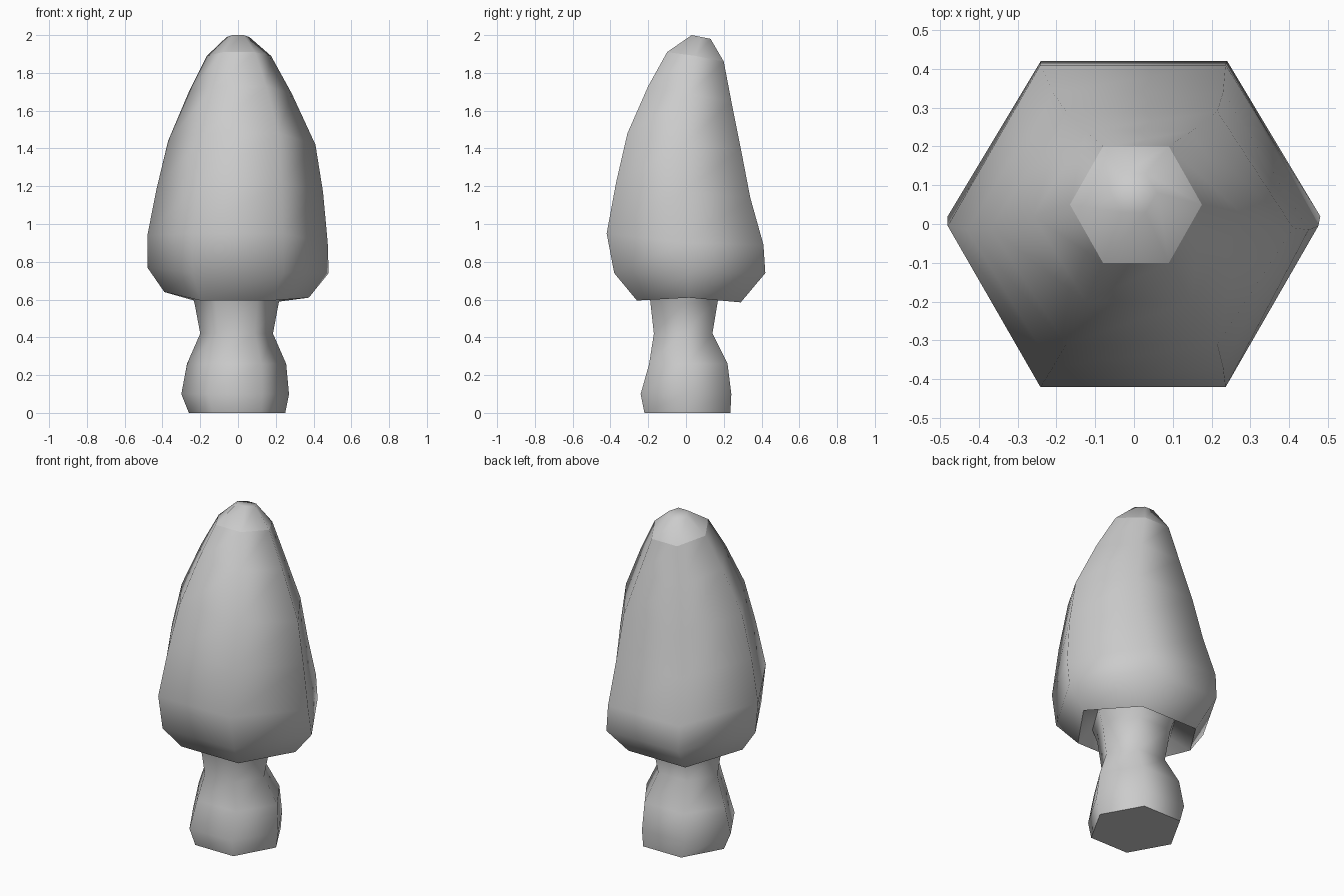
import bpy, bmesh


def hex_loft(name, rings, sharp=(), cap_start=True, cap_end=True):
    """Loft six-sided rings: (x_left, x_right, y_front, y_back, z_left, z_right, z_front, z_back)."""
    bm = bmesh.new()
    loops = []
    for xl, xr, yf, yb, zl, zr, zf, zb in rings:
        cx, hx, cy = (xl + xr) / 2, (xr - xl) / 4, (yf + yb) / 2
        pts = [(xr, cy, zr), (cx + hx, yb, zb), (cx - hx, yb, zb),
               (xl, cy, zl), (cx - hx, yf, zf), (cx + hx, yf, zf)]
        loops.append([bm.verts.new(p) for p in pts])
    for a, b in zip(loops, loops[1:]):
        for i in range(6):
            j = (i + 1) % 6
            bm.faces.new((a[i], a[j], b[j], b[i]))
    if cap_start:
        bm.faces.new(loops[0][::-1])
    if cap_end:
        bm.faces.new(loops[-1])
    for f in bm.faces:
        f.smooth = True
    # crisp creases around the chosen rings
    for k in sharp:
        for i in range(6):
            bm.edges.get((loops[k][i], loops[k][(i + 1) % 6])).smooth = False
    bm.normal_update()
    mesh = bpy.data.meshes.new(name)
    bm.to_mesh(mesh)
    bm.free()
    obj = bpy.data.objects.new(name, mesh)
    bpy.context.collection.objects.link(obj)
    return obj


# stem: bulging foot, narrow neck, flare under the cap
hex_loft("stem", [
    (-0.26, 0.25, -0.22, 0.235, 0, 0, 0, 0),
    (-0.30, 0.27, -0.24, 0.24, 0.10, 0.10, 0.10, 0.10),
    (-0.27, 0.255, -0.195, 0.22, 0.26, 0.26, 0.26, 0.26),
    (-0.20, 0.185, -0.17, 0.14, 0.42, 0.42, 0.42, 0.42),
    (-0.23, 0.215, -0.19, 0.17, 0.58, 0.58, 0.60, 0.60),
    (-0.26, 0.25, -0.21, 0.20, 0.68, 0.68, 0.68, 0.68),
], sharp=(0,), cap_end=False)

# cap: recessed underside, rim, then tilted rings rising to a leaning tip
hex_loft("cap", [
    (-0.26, 0.25, -0.21, 0.20, 0.68, 0.68, 0.68, 0.68),
    (-0.39, 0.375, -0.26, 0.29, 0.64, 0.61, 0.595, 0.585),
    (-0.48, 0.48, -0.38, 0.42, 0.77, 0.74, 0.74, 0.74),
    (-0.48, 0.475, -0.42, 0.41, 0.94, 0.90, 0.95, 0.89),
    (-0.43, 0.45, -0.37, 0.34, 1.19, 1.17, 1.22, 1.14),
    (-0.37, 0.41, -0.31, 0.29, 1.44, 1.42, 1.48, 1.40),
    (-0.26, 0.285, -0.20, 0.24, 1.70, 1.69, 1.73, 1.65),
    (-0.165, 0.175, -0.10, 0.20, 1.89, 1.89, 1.91, 1.86),
    (-0.06, 0.06, 0.03, 0.13, 1.99, 1.99, 2.0, 1.98),
], sharp=(1, 7), cap_start=False)
